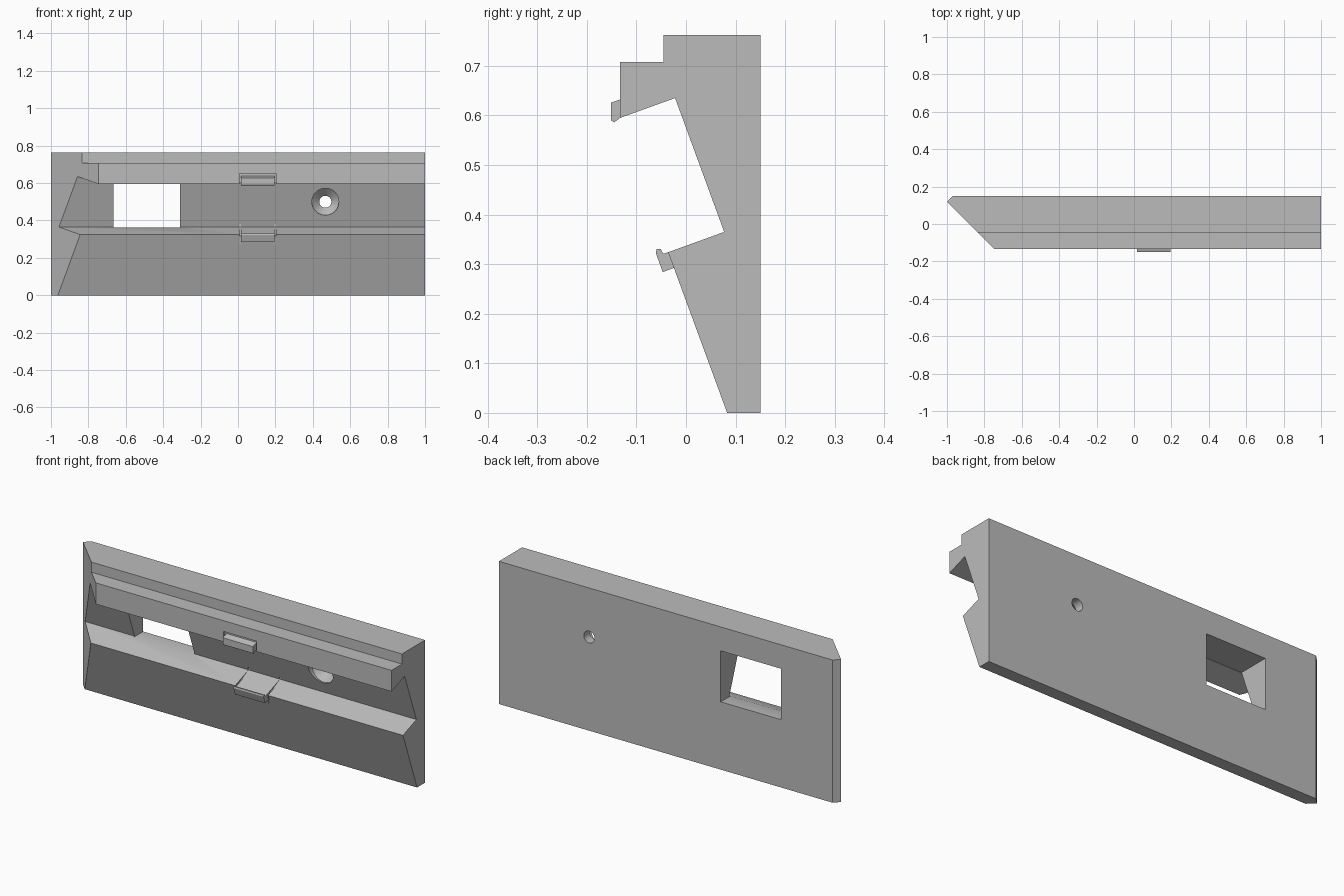
import bpy, bmesh, math
from mathutils import Vector

cube = bpy.data.objects.get("Cube")
if cube:
    bpy.data.objects.remove(cube, do_unlink=True)

grey = bpy.data.materials.new("plain grey")
grey.use_nodes = True
grey.diffuse_color = (0.5, 0.5, 0.5, 1)
grey.node_tree.nodes["Principled BSDF"].inputs["Base Color"].default_value = (0.5, 0.5, 0.5, 1)


def prism(name, profile, x0, x1, planes=()):
    """Extrude a (y, z) profile along x, then trim it with (point, outward normal) planes."""
    bm = bmesh.new()
    face = bm.faces.new([bm.verts.new((x0, y, z)) for y, z in profile])
    ext = bmesh.ops.extrude_face_region(bm, geom=[face])
    moved = [g for g in ext["geom"] if isinstance(g, bmesh.types.BMVert)]
    bmesh.ops.translate(bm, verts=moved, vec=(x1 - x0, 0, 0))
    for co, no in planes:
        cut = bmesh.ops.bisect_plane(bm, geom=bm.verts[:] + bm.edges[:] + bm.faces[:],
                                     plane_co=co, plane_no=no, clear_outer=True)
        rim = [g for g in cut["geom_cut"] if isinstance(g, bmesh.types.BMEdge)]
        bmesh.ops.holes_fill(bm, edges=rim, sides=0)
    bmesh.ops.recalc_face_normals(bm, faces=bm.faces)
    mesh = bpy.data.meshes.new(name)
    bm.to_mesh(mesh)
    bm.free()
    mesh.materials.append(grey)
    obj = bpy.data.objects.new(name, mesh)
    bpy.context.collection.objects.link(obj)
    return obj


def block(name, x0, x1, y0, y1, z0, z1):
    return prism(name, [(y0, z0), (y1, z0), (y1, z1), (y0, z1)], x0, x1)


def bore(name, x, z, r0, r1, y0, y1):
    """Round cutter along y, radius r0 at the front and r1 at the back."""
    bpy.ops.mesh.primitive_cone_add(vertices=48, radius1=r1, radius2=r0, depth=y1 - y0,
                                    location=(x, (y0 + y1) / 2, z),
                                    rotation=(math.pi / 2, 0, 0))
    obj = bpy.context.object
    obj.name = name
    obj.data.materials.append(grey)
    return obj


def carve(target, cutter):
    cutter.hide_render = True
    mod = target.modifiers.new("cut", 'BOOLEAN')
    mod.operation = 'DIFFERENCE'
    mod.solver = 'EXACT'
    mod.object = cutter
    bpy.context.view_layer.objects.active = target
    bpy.ops.object.modifier_apply(modifier=mod.name)
    bpy.data.objects.remove(cutter, do_unlink=True)


# Long rail with a mitred end and a small back chamfer
rail_profile = [(0.15, 0), (0.15, 0.762), (-0.045, 0.762), (-0.045, 0.708),
                (-0.133, 0.708), (-0.133, 0.595), (-0.022, 0.635),
                (0.077, 0.365), (-0.036, 0.324), (0.083, 0)]
mitre = (Vector((-1, 0.12, 0)), Vector((-1, -1, 0)))
chamfer = (Vector((-1, 0.12, 0)), Vector((-1, 1, 0)))
rail = prism("rail", rail_profile, -1.1, 1, [mitre, chamfer])

# Rectangular window
carve(rail, block("window_cutter", -0.665, -0.31, -0.021, 0.3, 0.362, 0.634))

# Countersunk screw hole
carve(rail, bore("head_cutter", 0.467, 0.5, 0.072, 0.072, -0.03, 0.06))
carve(rail, bore("sink_cutter", 0.467, 0.5, 0.072, 0.032, 0.0599, 0.1))
carve(rail, bore("shaft_cutter", 0.467, 0.5, 0.032, 0.032, 0.05, 0.3))

# Shallow pocket behind the upper clip, thin slits beside the lower clip
carve(rail, block("pocket_cutter", 0.008, 0.202, -0.2, -0.12, 0.5, 0.65))
slit = [(-0.07, 0.33), (0.077, 0.383), (0.077, 0.365), (-0.026, 0.318), (-0.015, 0.27), (-0.07, 0.27)]
for x in (0.008, 0.194):
    carve(rail, prism("slit_cutter", slit, x, x + 0.008))

bpy.ops.object.select_all(action='DESELECT')
rail.select_set(True)
bpy.context.view_layer.objects.active = rail
bpy.ops.object.shade_smooth_by_angle(angle=math.radians(20))

# Snap clips on the two lips
prism("upper_clip", [(-0.119, 0.637), (-0.133, 0.632), (-0.151, 0.626), (-0.151, 0.59),
                     (-0.145, 0.586), (-0.133, 0.595), (-0.119, 0.6)], 0.016, 0.194)
prism("lower_clip", [(-0.03, 0.326), (-0.046, 0.321), (-0.051, 0.331), (-0.059, 0.331),
                     (-0.061, 0.323), (-0.047, 0.284), (-0.02, 0.294)], 0.016, 0.194)
